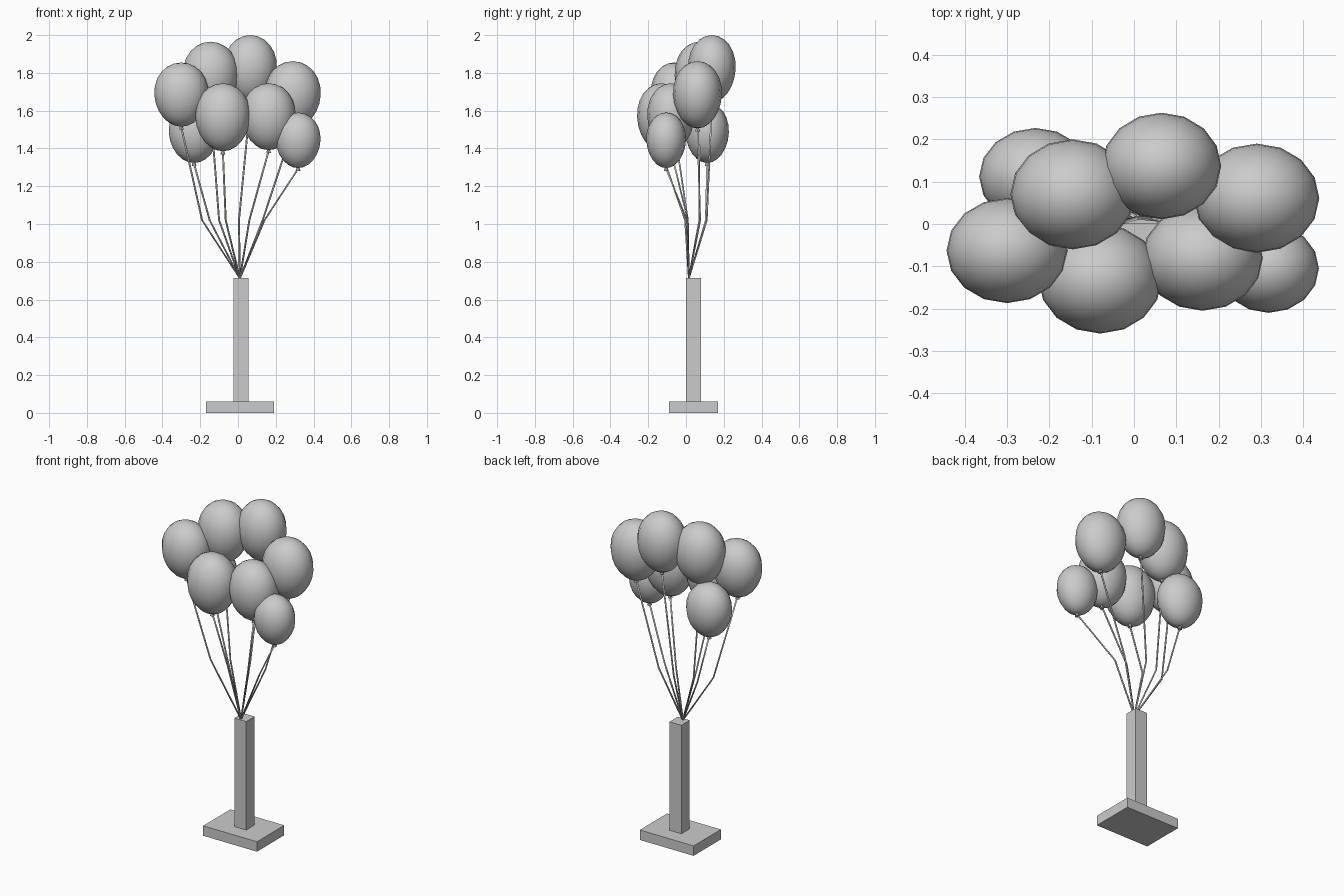
import bpy, bmesh
from math import pi, sin, cos
from mathutils import Vector

cube = bpy.data.objects.get("Cube")
if cube:
    bpy.data.objects.remove(cube, do_unlink=True)

grey = bpy.data.materials.new("plain grey")
grey.use_nodes = True
GREY = (0.6, 0.6, 0.6, 1)
grey.diffuse_color = GREY
grey.node_tree.nodes["Principled BSDF"].inputs["Base Color"].default_value = GREY


def finish(bm, name, smooth=False):
    bmesh.ops.recalc_face_normals(bm, faces=bm.faces)
    mesh = bpy.data.meshes.new(name)
    bm.to_mesh(mesh)
    bm.free()
    mesh.materials.append(grey)
    for p in mesh.polygons:
        p.use_smooth = smooth
    obj = bpy.data.objects.new(name, mesh)
    bpy.context.collection.objects.link(obj)
    return obj


def box(name, size, centre):
    bm = bmesh.new()
    bmesh.ops.create_cube(bm, size=1)
    for v in bm.verts:
        v.co = Vector(a * b for a, b in zip(v.co, size)) + Vector(centre)
    finish(bm, name)


def balloon(name, centre, radii):
    """Slightly pear-shaped ellipsoid."""
    bm = bmesh.new()
    bmesh.ops.create_uvsphere(bm, u_segments=16, v_segments=12, radius=1)
    for v in bm.verts:
        taper = 1 + 0.06 * v.co.z
        v.co = Vector((v.co.x * radii[0] * taper, v.co.y * radii[1] * taper,
                       v.co.z * radii[2])) + Vector(centre)
    finish(bm, name, True)


def knot(name, tip):
    """Small flared neck under a balloon."""
    bm = bmesh.new()
    bmesh.ops.create_cone(bm, cap_ends=True, segments=8, radius1=0.013,
                          radius2=0.006, depth=0.024)
    bmesh.ops.translate(bm, verts=bm.verts, vec=tip)
    finish(bm, name)


def string(name, points, radius=0.005, sides=6):
    """Thin tube through the points, swept with level rings."""
    bm = bmesh.new()
    rings = []
    for p in points:
        rings.append([bm.verts.new(p + Vector((radius * cos(2 * pi * i / sides),
                                               radius * sin(2 * pi * i / sides), 0)))
                      for i in range(sides)])
    for low, high in zip(rings, rings[1:]):
        for i in range(sides):
            j = (i + 1) % sides
            bm.faces.new((low[i], low[j], high[j], high[i]))
    bm.faces.new(rings[0][::-1])
    bm.faces.new(rings[-1])
    finish(bm, name, True)


# Stand
box("base", (0.36, 0.26, 0.06), (0.01, 0.04, 0.03))
box("post", (0.08, 0.08, 0.655), (0.015, 0.04, 0.3875))

# Balloons: centre, radii, bend of the string (x, y)
bunch = {
    "far_right": ((-0.30, -0.063, 1.685), (0.143, 0.124, 0.170), (-0.19, 0.01)),
    "top_right": ((-0.145, 0.070, 1.785), (0.147, 0.130, 0.180), (-0.10, 0.07)),
    "top_left": ((0.065, 0.137, 1.822), (0.141, 0.126, 0.178), (0.005, 0.11)),
    "far_left": ((0.29, 0.061, 1.684), (0.148, 0.129, 0.178), (0.13, 0.075)),
    "low_left": ((0.318, -0.105, 1.443), (0.119, 0.105, 0.147), (0.14, 0.005)),
    "front_left": ((0.162, -0.080, 1.568), (0.143, 0.125, 0.177), (0.06, 0.01)),
    "front_right": ((-0.08, -0.130, 1.565), (0.146, 0.129, 0.180), (-0.065, -0.005)),
    "low_right": ((-0.233, 0.112, 1.483), (0.133, 0.115, 0.160), (-0.15, 0.105)),
}
knot_point = Vector((0.01, 0.015, 0.712))
for place, (centre, radii, bend) in bunch.items():
    tip = Vector(centre) - Vector((0, 0, radii[2] + 0.004))
    balloon(place + "_balloon", centre, radii)
    knot(place + "_knot", tip)
    string(place + "_string", [knot_point, Vector((*bend, 1.02)), tip])
